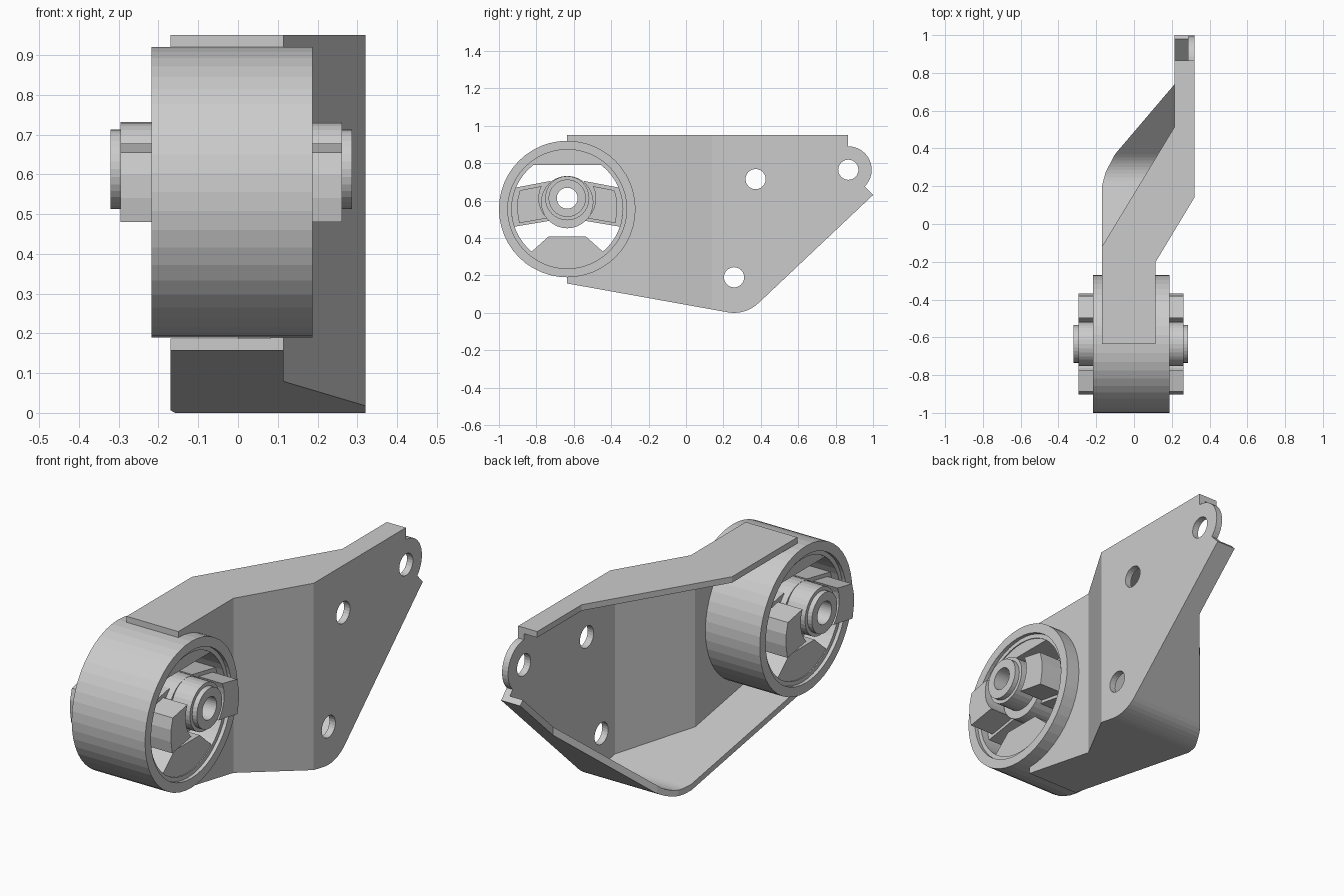
import bpy, bmesh
from math import sin, cos, radians, sqrt

if "Cube" in bpy.data.objects:
    bpy.data.objects.remove(bpy.data.objects["Cube"])

RY, RZ = -0.635, 0.555      # ring centre
HZ = 0.613                  # bushing centre height


def arc(cy, cz, r, a0, a1, n):
    return [(cy + r * cos(radians(a0 + (a1 - a0) * i / n)),
             cz + r * sin(radians(a0 + (a1 - a0) * i / n))) for i in range(n + 1)]


def finish(name, bm):
    bmesh.ops.recalc_face_normals(bm, faces=bm.faces)
    me = bpy.data.meshes.new(name)
    bm.to_mesh(me)
    bm.free()
    ob = bpy.data.objects.new(name, me)
    bpy.context.collection.objects.link(ob)
    return ob


def prism(name, pts, a, b, axis='x'):
    """Extrude a profile from a to b; (y,z) points along x or (x,y) points along z."""
    bm = bmesh.new()
    at = (lambda p, t: (t, *p)) if axis == 'x' else (lambda p, t: (*p, t))
    lo = [bm.verts.new(at(p, a)) for p in pts]
    hi = [bm.verts.new(at(p, b)) for p in pts]
    bm.faces.new(lo)
    bm.faces.new(hi)
    n = len(pts)
    for i in range(n):
        j = (i + 1) % n
        bm.faces.new((lo[i], lo[j], hi[j], hi[i]))
    return finish(name, bm)


def tube(name, cz, r_out, r_in, a, b, n=48):
    """Hollow cylinder along x."""
    bm = bmesh.new()
    loops = []
    for r, x in ((r_out, a), (r_out, b), (r_in, b), (r_in, a)):
        loops.append([bm.verts.new((x, y, z)) for y, z in arc(RY, cz, r, 0, 360, n)[:-1]])
    for k in range(4):
        p, q = loops[k], loops[(k + 1) % 4]
        for i in range(n):
            j = (i + 1) % n
            bm.faces.new((p[i], p[j], q[j], q[i]))
    return finish(name, bm)


def boolean(ob, other, op):
    m = ob.modifiers.new(op, 'BOOLEAN')
    m.operation, m.object, m.solver = op, other, 'EXACT'
    bpy.context.view_layer.objects.active = ob
    bpy.ops.object.modifier_apply(modifier=m.name)
    bpy.data.objects.remove(other)


# Bracket web: side silhouette cut to a bent sheet
bottom = [(RY, 0.157)] + arc(0.257, 0.19, 0.19, -100.1, -46.7, 8) + [(1.0, 0.63)]
side = (bottom + [(0.956, 0.676)] + arc(0.868, 0.765, 0.125, -40, 91, 14)
        + [(0.866, 0.95), (RY, 0.95)] + arc(RY, RZ, 0.362, 90, -90, 24))
outer = [(0.115, -0.7), (0.115, -0.2), (0.32, 0.14), (0.32, 1.1)]
inner = [(0.287, 1.1), (0.287, 0.15), (0.082, -0.19), (0.082, -0.7)]
bracket = prism("mount_bracket", side, -0.5, 0.5)
boolean(bracket, prism("band", outer + inner, -0.2, 1.2, 'z'), 'INTERSECT')

# Bottom flange: strip following the lower edge, trimmed in plan
strip = bottom + [(0.979, 0.652)] + arc(0.257, 0.19, 0.16, -46.7, -100.1, 8) + [(RY, 0.187)]
flange = prism("bottom_flange", strip, -0.5, 0.5)
plan = outer + [(0.215, 1.1), (0.215, 0.74), (-0.1, 0.37), (-0.15, 0.275),
                (-0.17, 0.2), (-0.17, -0.7)]
boolean(flange, prism("trim", plan, -0.2, 1.2, 'z'), 'INTERSECT')
boolean(bracket, flange, 'UNION')

# Top flange
top = [(0.115, RY), (0.115, -0.2), (0.32, 0.14), (0.32, 0.866), (0.215, 0.866),
       (0.215, 0.515), (-0.17, -0.12), (-0.17, RY)]
boolean(bracket, prism("top_flange", top, 0.92, 0.95, 'z'), 'UNION')

# Bolt holes
for y, z in ((0.372, 0.715), (0.257, 0.19), (0.868, 0.765)):
    boolean(bracket, prism("hole", arc(y, z, 0.054, 0, 360, 24)[:-1], 0.2, 0.5), 'DIFFERENCE')
    # the lower hole passes through the web only

# Ring, rubber liner and centre bushing
tube("outer_ring", RZ, 0.365, 0.318, -0.218, 0.187)
tube("rubber_liner", RZ, 0.32, 0.297, -0.2, 0.169)
tube("rubber_hub", HZ, 0.118, 0.095, -0.295, 0.262, 32)
tube("rubber_hub_base", 0.592, 0.14, 0.085, -0.19, 0.159, 32)
tube("centre_sleeve", HZ, 0.1, 0.056, -0.32, 0.287, 32)

# Upper and lower rubber stops
prism("upper_stop", arc(RY, RZ, 0.3, 51.5, 128.5, 10), -0.195, 0.164)
prism("lower_stop", arc(RY, RZ, 0.3, 230, 310, 10) + [(RY + 0.1, 0.408), (RY - 0.1, 0.408)],
      -0.195, 0.164)

# Rubber arms and the raised blocks on them, mirrored left and right
for s, label in ((-1, "front"), (1, "rear")):
    arm = [(0.09, 0.705), (0.285, 0.668), (0.302, 0.565), (0.285, 0.46), (0.09, 0.493)]
    prism(label + "_rubber_arm", [(RY + s * y, z) for y, z in arm], -0.16, 0.129)
    block = (arc(0, HZ, 0.152, -45, 25, 6)
             + [(0.253, 0.655), (0.267, 0.6), (0.267, 0.54), (0.257, 0.48)])
    prism(label + "_rubber_block", [(RY + s * y, z) for y, z in block], -0.295, 0.262)
